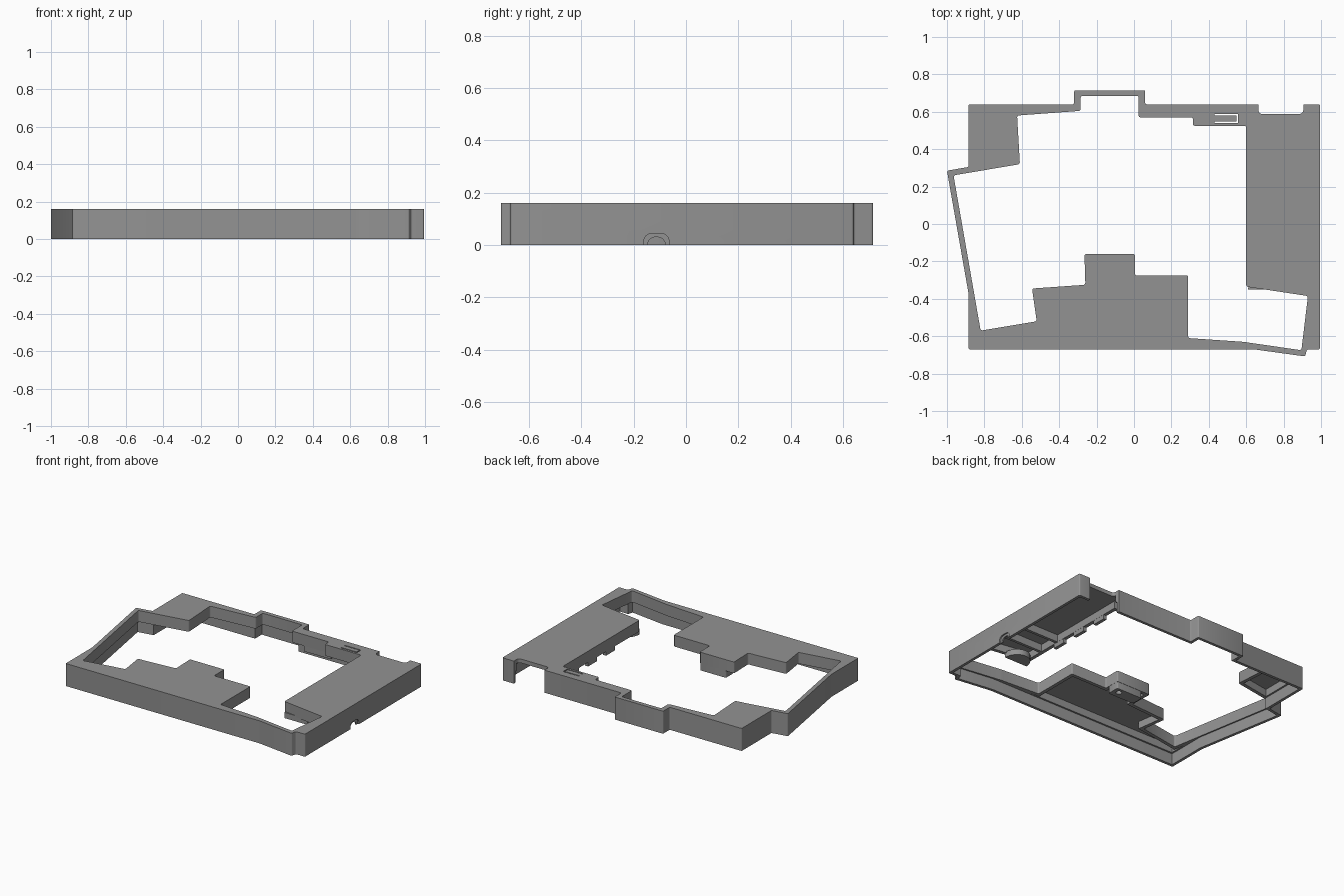
import bpy, bmesh, math
from mathutils import Vector

if "Cube" in bpy.data.objects:
    bpy.data.objects.remove(bpy.data.objects["Cube"])

grey = bpy.data.materials.new("grey_plastic")
grey.diffuse_color = (0.29, 0.29, 0.29, 1)
grey.use_nodes = True
grey.node_tree.nodes["Principled BSDF"].inputs["Base Color"].default_value = grey.diffuse_color

# Outer outline and key opening, both clockwise seen from above
OUTER = [(-.885, .64), (-.32, .64), (-.32, .715), (.06, .715), (.06, .64), (.995, .64),
         (.995, -.67), (.925, -.67), (.915, -.708), (.64, -.67), (-.885, -.67),
         (-.885, -.37), (-1, .285), (-.885, .305)]
OPENING = [(-.625, .58), (-.285, .605), (-.285, .685), (.025, .685), (.025, .57), (.315, .57),
           (.315, .525), (.6, .525), (.6, -.335), (.93, -.385), (.895, -.675), (.585, -.63),
           (.29, -.61), (.29, -.275), (.005, -.275), (.005, -.16), (-.265, -.16), (-.26, -.325),
           (-.545, -.345), (-.52, -.52), (-.82, -.57), (-.965, .26), (-.61, .32)]


def grow(pts, d):
    """Offset a clockwise outline outward by d with mitred corners."""
    out = []
    for i, p in enumerate(pts):
        p, a, b = Vector(p), Vector(pts[i - 1]), Vector(pts[(i + 1) % len(pts)])
        e, f = (p - a).normalized(), (b - p).normalized()
        n, m = Vector((-e.y, e.x)), Vector((-f.y, f.x))
        out.append(tuple(p + (n + m) * d / (1 + n.dot(m))))
    return out


def prism(name, pts, z0, z1, r=0.0):
    """Extruded outline, with upright edges rounded by r."""
    bm = bmesh.new()
    face = bm.faces.new([bm.verts.new((x, y, z0)) for x, y in pts])
    ext = bmesh.ops.extrude_face_region(bm, geom=[face])
    top = [v for v in ext["geom"] if isinstance(v, bmesh.types.BMVert)]
    bmesh.ops.translate(bm, verts=top, vec=(0, 0, z1 - z0))
    if r:
        up = [e for e in bm.edges if abs(e.verts[0].co.z - e.verts[1].co.z) > 1e-4]
        bmesh.ops.bevel(bm, geom=up, offset=r, segments=3, profile=.5, affect='EDGES')
    bmesh.ops.recalc_face_normals(bm, faces=bm.faces)
    me = bpy.data.meshes.new(name)
    bm.to_mesh(me)
    bm.free()
    me.materials.append(grey)
    ob = bpy.data.objects.new(name, me)
    bpy.context.collection.objects.link(ob)
    return ob


def box(name, x0, x1, y0, y1, z0, z1, r=0.0):
    return prism(name, [(x0, y0), (x0, y1), (x1, y1), (x1, y0)], z0, z1, r)


def combine(ob, tool, op='DIFFERENCE'):
    """Apply a boolean and remove the tool."""
    mod = ob.modifiers.new("cut", 'BOOLEAN')
    mod.operation, mod.object, mod.solver = op, tool, 'EXACT'
    bpy.context.view_layer.objects.active = ob
    bpy.ops.object.modifier_apply(modifier=mod.name)
    bpy.data.objects.remove(tool)


# Case shell: solid block, hollowed below, leaving a lip round the opening
case = prism("case_shell", OUTER, 0, .16, .008)
combine(case, prism("lower_cavity", grow(OUTER, -.02), -.1, .08))
cavity = prism("upper_cavity", grow(OUTER, -.032), .05, .132)
combine(cavity, prism("lip_core", grow(OPENING, .025), -.2, .3))
combine(case, cavity)
combine(case, prism("opening_cut", OPENING, -.2, .3, .01))

# Cable notch in the back wall
combine(case, box("cable_notch", .665, .905, .588, .8, -.1, .3, .02))

# Flexible button tab: U-shaped slot
for i, (x0, x1, y0, y1) in enumerate([(.43, .555, .58, .588), (.43, .555, .54, .548),
                                      (.547, .555, .54, .588)]):
    combine(case, box("tab_slot", x0, x1, y0, y1, -.1, .3))


# Side port: shallow recess and smaller through hole
def port(x0, x1, half, top):
    pts = [(-half, -.1), (half, -.1)]
    r = .03
    for k in range(7):
        a = math.pi / 2 * k / 6
        pts.append((half - r + r * math.cos(a), top - r + r * math.sin(a)))
    for k in range(7):
        a = math.pi / 2 * (1 + k / 6)
        pts.append((-half + r + r * math.cos(a), top - r + r * math.sin(a)))
    ob = prism("port_cut", pts, x0, x1)
    for v in ob.data.vertices:
        u, w, x = v.co
        v.co = (x, u - .113, w)
    return ob


combine(case, port(.985, 1.1, .048, .044))
combine(case, port(.9, 1.1, .034, .03))

# Screw boss under the front plate
boss = box("screw_boss", -.2, .004, -.25, -.162, .03, .14, .01)
hole = prism("boss_hole", [(-.04 + .02 * math.cos(-a * math.pi / 8),
                            -.2 + .02 * math.sin(-a * math.pi / 8)) for a in range(16)], 0, .1)
combine(boss, hole)

# Teeth hanging from the right lip, stop block at the back
for i, y in enumerate((-.06, .14, .34)):
    box(f"lip_tooth_{i + 1}", .601, .624, y, y + .1, .05, .09)
box("back_stop", .12, .33, .572, .594, .04, .1)

# Ribs guiding the port board, curved support near the lower right opening
for i, y in enumerate((-.2, -.04)):
    box(f"port_rib_{i + 1}", .62, .97, y, y + .02, .08, .135)
prism("curved_support", [(.7 + .09 * math.cos(a * math.pi / 12), -.35 + .1 * math.sin(a * math.pi / 12))
                         for a in range(12, -1, -1)], .05, .09)

for ob in bpy.context.scene.objects:
    bpy.ops.object.select_all(action='DESELECT')
    ob.select_set(True)
    bpy.context.view_layer.objects.active = ob
    bpy.ops.object.shade_smooth_by_angle(angle=math.radians(35))
